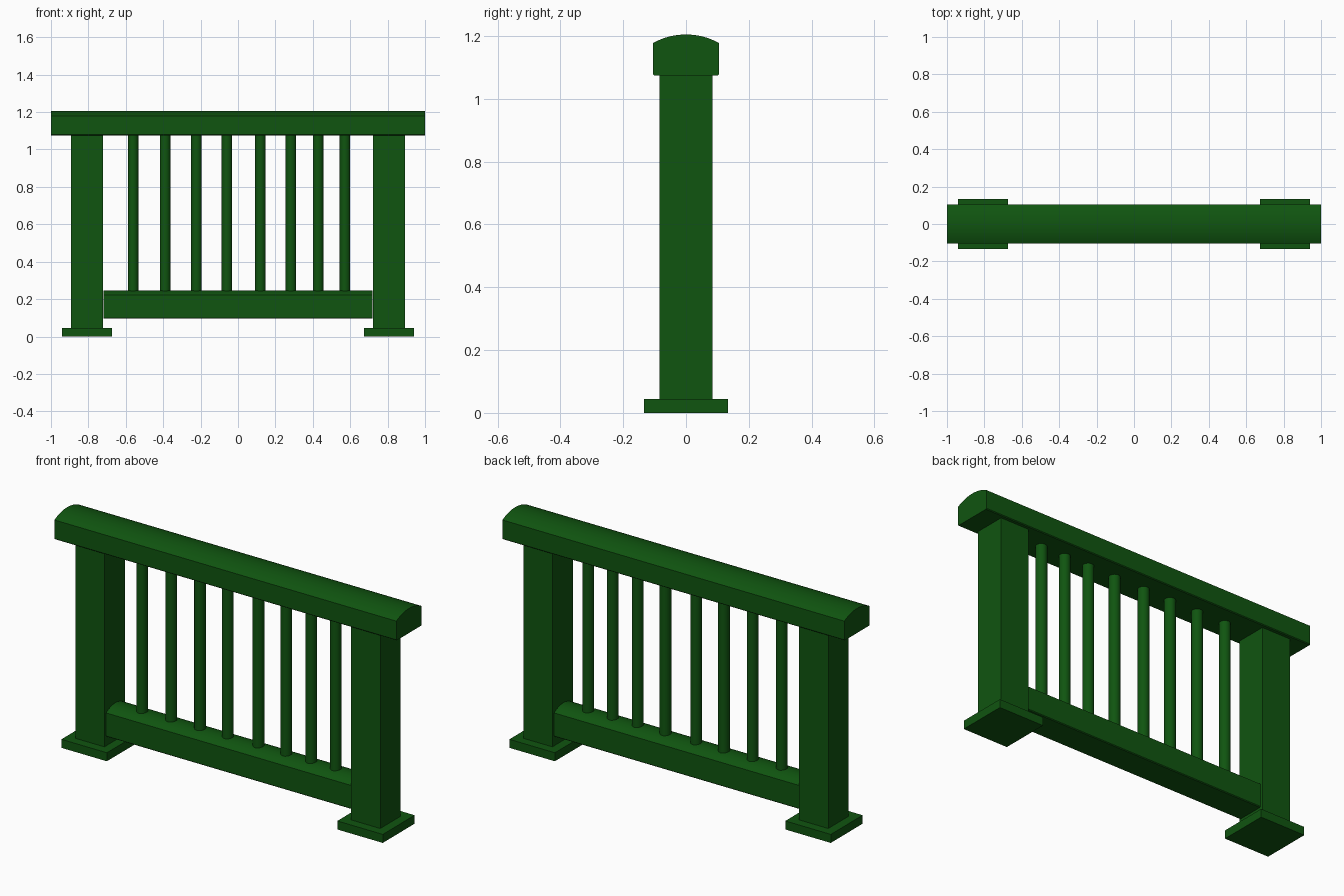
import bpy
import bmesh
import math

cube = bpy.data.objects.get("Cube")
if cube:
    bpy.data.objects.remove(cube, do_unlink=True)

GREEN = (0.005, 0.09, 0.005, 1.0)
paint = bpy.data.materials.new("dark green paint")
paint.use_nodes = True
paint.diffuse_color = GREEN
paint.node_tree.nodes["Principled BSDF"].inputs["Base Color"].default_value = GREEN


def finish(name, bm, smooth=False):
    bmesh.ops.recalc_face_normals(bm, faces=bm.faces[:])
    mesh = bpy.data.meshes.new(name)
    bm.to_mesh(mesh)
    bm.free()
    mesh.materials.append(paint)
    obj = bpy.data.objects.new(name, mesh)
    bpy.context.collection.objects.link(obj)
    if smooth:
        bpy.ops.object.select_all(action="DESELECT")
        obj.select_set(True)
        bpy.context.view_layer.objects.active = obj
        bpy.ops.object.shade_smooth_by_angle(angle=math.radians(30))
    return obj


def box(name, x, half_x, half_y, bottom, top):
    bm = bmesh.new()
    bmesh.ops.create_cube(bm, size=2)
    for v in bm.verts:
        v.co.x = x + v.co.x * half_x
        v.co.y *= half_y
        v.co.z = (bottom + top) / 2 + v.co.z * (top - bottom) / 2
    return finish(name, bm)


def domed_rail(name, half_len, half_w, bottom, shoulder, top, steps=16):
    # Box section with an arched top and slightly eased lower corners
    rise = top - shoulder
    radius = (half_w ** 2 + rise ** 2) / (2 * rise)
    sweep = math.asin(half_w / radius)
    ease = 0.004
    section = [(-half_w, bottom + ease), (-half_w + ease, bottom),
               (half_w - ease, bottom), (half_w, bottom + ease)]
    for i in range(steps + 1):
        a = sweep * (1 - 2 * i / steps)
        section.append((radius * math.sin(a), top - radius * (1 - math.cos(a))))
    bm = bmesh.new()
    end = bm.faces.new([bm.verts.new((-half_len, y, z)) for y, z in section])
    out = bmesh.ops.extrude_face_region(bm, geom=[end], use_keep_orig=True)
    moved = [v for v in out["geom"] if isinstance(v, bmesh.types.BMVert)]
    bmesh.ops.translate(bm, verts=moved, vec=(2 * half_len, 0, 0))
    return finish(name, bm, smooth=True)


def baluster(name, x, radius, bottom, top):
    bm = bmesh.new()
    bmesh.ops.create_cone(bm, cap_ends=True, segments=24, radius1=radius,
                          radius2=radius, depth=top - bottom)
    bmesh.ops.translate(bm, verts=bm.verts[:], vec=(x, 0, (bottom + top) / 2))
    return finish(name, bm, smooth=True)


# Posts on square foot plates
for side, sign in (("left", 1), ("right", -1)):
    box(side + "_foot_plate", sign * 0.807, 0.133, 0.133, 0, 0.045)
    box(side + "_post", sign * 0.807, 0.085, 0.085, 0.045, 1.076)

# Handrail and lower rail
domed_rail("top_handrail", 1.0, 0.105, 1.075, 1.178, 1.205)
domed_rail("bottom_rail", 0.718, 0.076, 0.096, 0.222, 0.247)

# Balusters, unevenly spaced
for i, x in enumerate((-0.561, -0.39, -0.222, -0.059, 0.12, 0.283, 0.428, 0.572)):
    baluster(f"baluster_{i + 1}", x, 0.028, 0.235, 1.078)
